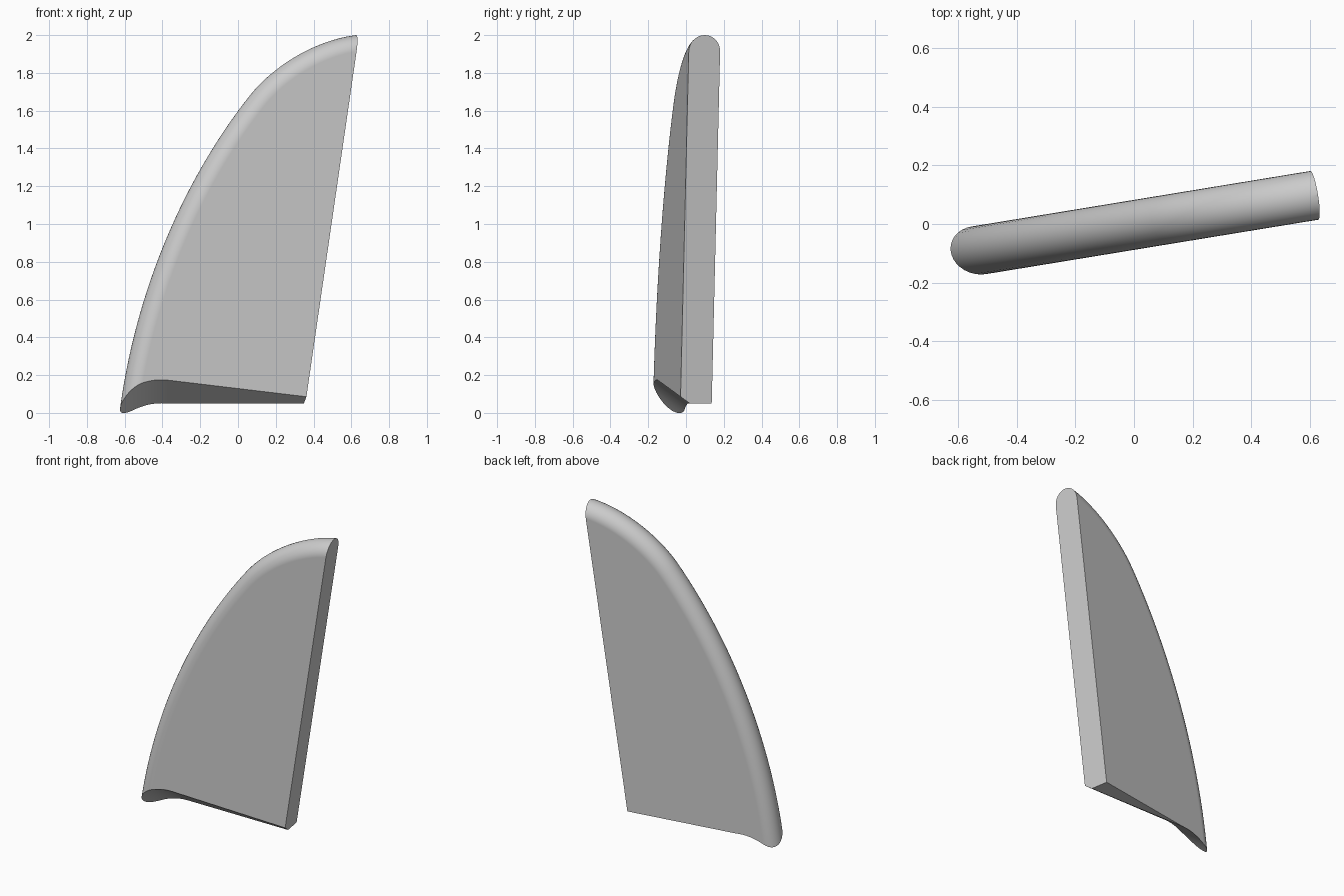
import bpy, bmesh, math
from mathutils import Vector, Matrix
from mathutils.geometry import interpolate_bezier

cube = bpy.data.objects.get("Cube")
if cube:
    bpy.data.objects.remove(cube, do_unlink=True)

ANGLE = math.radians(9.3)   # turn of the blade about z
R = 0.084                   # half thickness and edge radius
STEPS = 16

grey = bpy.data.materials.new("light_grey")
grey.use_nodes = True
colour = (0.6, 0.6, 0.6, 1)
grey.diffuse_color = colour
grey.node_tree.nodes["Principled BSDF"].inputs["Base Color"].default_value = colour


def add_object(name, bm):
    bmesh.ops.recalc_face_normals(bm, faces=bm.faces)
    mesh = bpy.data.meshes.new(name)
    bm.to_mesh(mesh)
    bm.free()
    ob = bpy.data.objects.new(name, mesh)
    bpy.context.collection.objects.link(ob)
    mesh.materials.append(grey)
    return ob


# Leading edge outline, overshooting both ends for trimming
lower = [Vector(p) for p in ((-0.635, 0), (-0.54, 0.72), (-0.24, 1.3), (0.06, 1.675))]
upper = [Vector(p) for p in ((0.06, 1.675), (0.19, 1.84), (0.42, 1.975), (0.635, 2.0))]
path = [Vector((-0.667, -0.25))]
path += interpolate_bezier(*lower, 36)[:-1] + interpolate_bezier(*upper, 24)
path.append(Vector((0.75, 2.01)))
path = [Vector((p.x, p.y)) for p in path]

# Blade: half-round edge swept along the outline, with flat sides
bm = bmesh.new()
rings = []
for i, p in enumerate(path):
    tangent = (path[min(i + 1, len(path) - 1)] - path[max(i - 1, 0)]).normalized()
    outward = Vector((-tangent.y, tangent.x))
    centre = p - outward * R
    ring = []
    for j in range(STEPS + 1):
        a = math.pi * (j / STEPS - 0.5)
        q = centre + outward * R * math.cos(a)
        ring.append(bm.verts.new((q.x, R * math.sin(a), q.y)))
    rings.append(ring)
for a, b in zip(rings, rings[1:]):
    for j in range(STEPS):
        bm.faces.new((a[j], a[j + 1], b[j + 1], b[j]))
front_corner, back_corner = [bm.verts.new((0.75, y, -0.25)) for y in (-R, R)]
bm.faces.new([r[0] for r in rings] + [front_corner])
bm.faces.new([r[-1] for r in rings] + [back_corner])
for end in (rings[0], rings[-1]):
    bm.faces.new(end + [back_corner, front_corner])

# Trim the straight rear edge
cut = bmesh.ops.bisect_plane(bm, geom=bm.verts[:] + bm.edges[:] + bm.faces[:],
                             plane_co=(0.635, 0, 2), plane_no=(1.95, 0, -0.287),
                             clear_outer=True)
bmesh.ops.holes_fill(bm, edges=[e for e in bm.edges if e.is_boundary], sides=0)
bmesh.ops.transform(bm, matrix=Matrix.Rotation(ANGLE, 4, 'Z'), verts=bm.verts)
bmesh.ops.translate(bm, vec=(0, -0.003, 0), verts=bm.verts)
fin = add_object("fin_blade", bm)

# Cutter for the underside: sloped at the front, dipping at the nose
bm = bmesh.new()
xs = [-0.8 + 0.43 * i / 24 for i in range(25)] + [0.9]
ys = [-0.4, 0.02, 0.4]


def underside(x, y):
    return 0.05 + 0.73 * max(0, 0.02 - y) - 1.65 * max(0, -0.37 - x) ** 2


grid = [[bm.verts.new((x, y, underside(x, y))) for y in ys] for x in xs]
for a, b in zip(grid, grid[1:]):
    for j in range(2):
        bm.faces.new((a[j], b[j], b[j + 1], a[j + 1]))
base = bmesh.ops.extrude_face_region(bm, geom=bm.faces[:], use_keep_orig=True)
for v in base["geom"]:
    if isinstance(v, bmesh.types.BMVert):
        v.co.z = -1
cutter = add_object("underside_cutter", bm)
cutter.hide_render = True

bpy.ops.object.select_all(action='DESELECT')
fin.select_set(True)
bpy.context.view_layer.objects.active = fin
mod = fin.modifiers.new("underside", 'BOOLEAN')
mod.operation = 'DIFFERENCE'
mod.solver = 'EXACT'
mod.object = cutter
bpy.ops.object.modifier_apply(modifier=mod.name)
bpy.data.objects.remove(cutter, do_unlink=True)

# Smooth the rounded edge and keep the cuts crisp
bpy.ops.object.shade_smooth_by_angle(angle=math.radians(25))
weighted = fin.modifiers.new("weighted_normals", 'WEIGHTED_NORMAL')
weighted.keep_sharp = True
